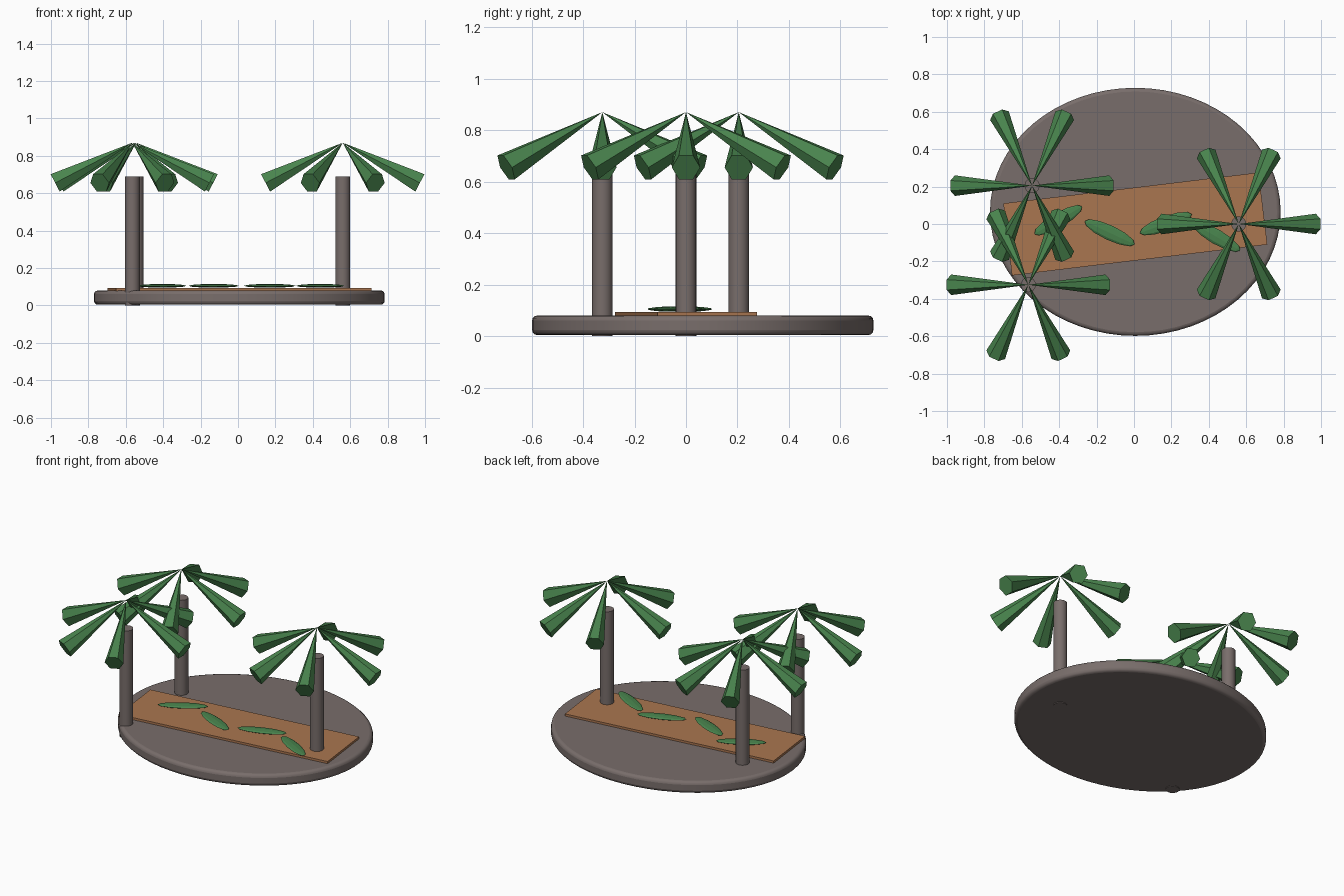
import bpy, bmesh
from math import radians, pi
from mathutils import Matrix, Vector

if "Cube" in bpy.data.objects:
    bpy.data.objects.remove(bpy.data.objects["Cube"], do_unlink=True)


def make_material(name, rgb):
    mat = bpy.data.materials.new(name)
    mat.use_nodes = True
    mat.diffuse_color = (*rgb, 1)
    mat.node_tree.nodes["Principled BSDF"].inputs["Base Color"].default_value = (*rgb, 1)
    return mat


STONE = make_material("grey brown", (0.19, 0.155, 0.147))
WOOD = make_material("plank brown", (0.40, 0.18, 0.08))
GREEN = make_material("leaf green", (0.066, 0.23, 0.075))


def finish(name, bm, mat, smooth=False, bevel=0.0):
    bmesh.ops.recalc_face_normals(bm, faces=bm.faces)
    mesh = bpy.data.meshes.new(name)
    bm.to_mesh(mesh)
    bm.free()
    mesh.materials.append(mat)
    obj = bpy.data.objects.new(name, mesh)
    bpy.context.collection.objects.link(obj)
    if bevel:
        mod = obj.modifiers.new("Bevel", "BEVEL")
        mod.width, mod.segments = bevel, 3
    if smooth:
        bpy.ops.object.select_all(action="DESELECT")
        obj.select_set(True)
        bpy.context.view_layer.objects.active = obj
        bpy.ops.object.shade_smooth_by_angle(angle=radians(35))
    return obj


def cylinder(name, x, y, z0, z1, rx, ry, sides, mat, bevel=0.0):
    bm = bmesh.new()
    matrix = Matrix.Translation((x, y, (z0 + z1) / 2)) @ Matrix.Diagonal((rx, ry, z1 - z0, 1))
    bmesh.ops.create_cone(bm, cap_ends=True, segments=sides, radius1=1, radius2=1,
                          depth=1, matrix=matrix)
    return finish(name, bm, mat, True, bevel)


# Oval ground slab with a rounded rim
cylinder("ground_slab", 0.007, 0.065, 0.004, 0.08, 0.777, 0.663, 64, STONE, 0.02)

# Thin plank lying across the slab
bm = bmesh.new()
bmesh.ops.create_cube(bm, size=1, matrix=Matrix.Translation((0.007, 0, 0.086))
                      @ Matrix.Rotation(radians(6.9), 4, "Z")
                      @ Matrix.Diagonal((1.375, 0.388, 0.016, 1)))
finish("plank", bm, WOOD)

# Fallen leaves: flat faceted spindles
LEAVES = [(-0.405, 0.02, 30), (-0.13, -0.047, -25), (0.17, 0.002, 20), (0.44, -0.068, -30)]
for i, (x, y, angle) in enumerate(LEAVES):
    bm = bmesh.new()
    bmesh.ops.create_uvsphere(bm, u_segments=8, v_segments=6, radius=1,
                              matrix=Matrix.Translation((x, y, 0.105))
                              @ Matrix.Rotation(radians(angle), 4, "Z")
                              @ Matrix.Diagonal((0.148, 0.04, 0.01, 1))
                              @ Matrix.Rotation(pi / 2, 4, "Y"))
    finish(f"fallen_leaf_{i + 1}", bm, GREEN)

# Palms: round trunk and six drooping hexagonal cones meeting at one point
FROND_LENGTH, DROOP = 0.465, 27.5
PALMS = [("left", 0.56, 0.0, 0.0), ("back_right", -0.545, 0.205, 0.02),
         ("front_right", -0.565, -0.325, 0.0)]
for name, x, y, z0 in PALMS:
    cylinder(f"{name}_trunk", x, y, z0, 0.69, 0.04, 0.04, 24, STONE)
    bm = bmesh.new()
    for angle in (0, 65, 115, 180, 245, 295):
        bmesh.ops.create_cone(bm, cap_ends=True, segments=6, radius1=0.055, radius2=0,
                              depth=FROND_LENGTH,
                              matrix=Matrix.Translation((x, y, 0.87))
                              @ Matrix.Rotation(radians(angle), 4, "Z")
                              @ Matrix.Rotation(radians(DROOP - 90), 4, "Y")
                              @ Matrix.Translation((0, 0, -FROND_LENGTH / 2))
                              @ Matrix.Diagonal((1.1, 1, 1, 1)))
    finish(f"{name}_fronds", bm, GREEN)
